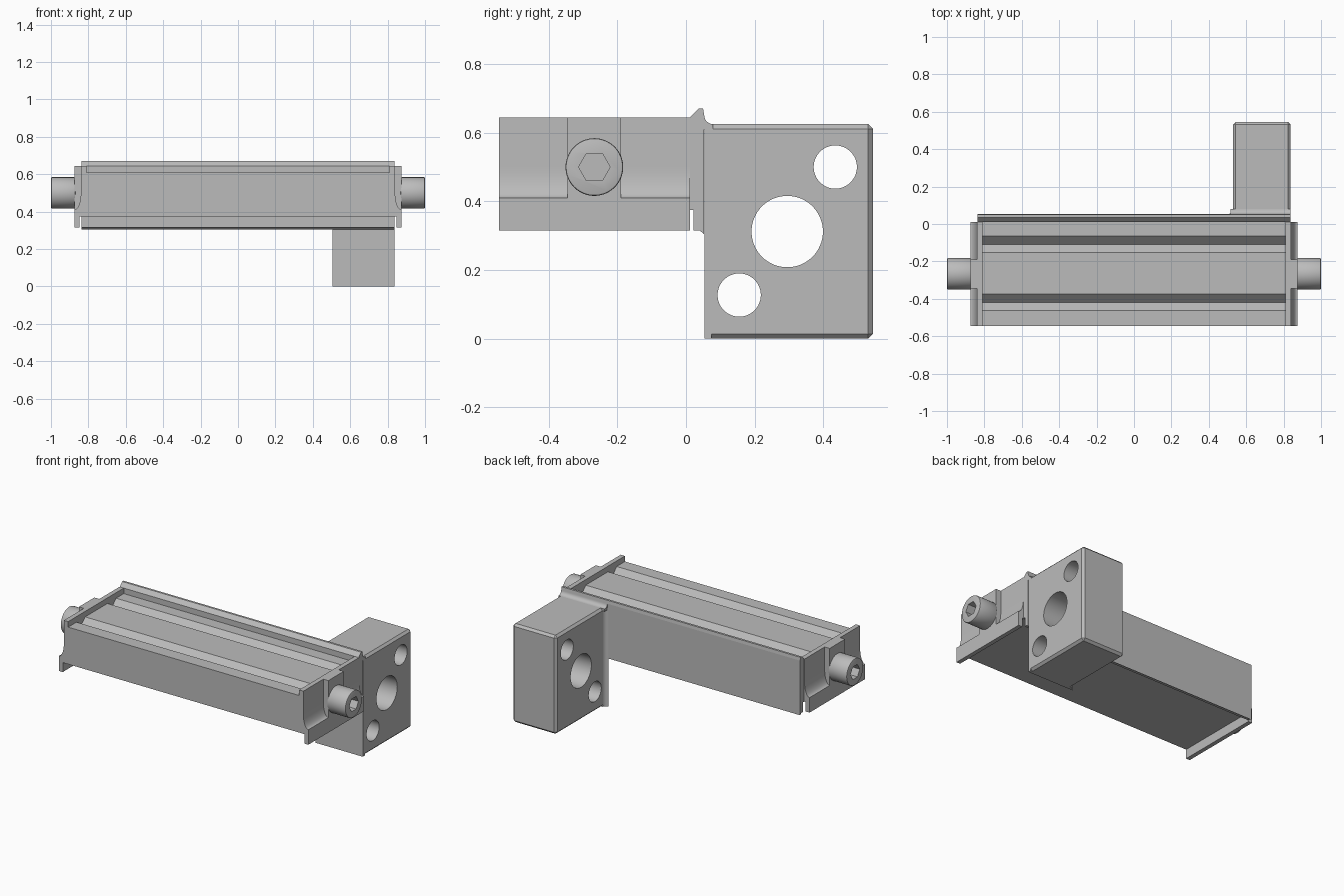
import bpy, bmesh, math
from mathutils import Matrix, Vector

cube = bpy.data.objects.get("Cube")
if cube:
    bpy.data.objects.remove(cube, do_unlink=True)

metal = bpy.data.materials.new("light grey metal")
metal.use_nodes = True
grey = (0.5, 0.5, 0.5, 1)
metal.diffuse_color = grey
metal.node_tree.nodes["Principled BSDF"].inputs["Base Color"].default_value = grey


def finish(name, bm):
    bmesh.ops.recalc_face_normals(bm, faces=bm.faces)
    mesh = bpy.data.meshes.new(name)
    bm.to_mesh(mesh)
    bm.free()
    mesh.materials.append(metal)
    obj = bpy.data.objects.new(name, mesh)
    bpy.context.collection.objects.link(obj)
    return obj


def prism(name, profile, axis, start, end):
    """Extrude a closed 2D profile along the x, y or z axis."""
    place = {"x": lambda a, b, t: (t, a, b),
             "y": lambda a, b, t: (a, t, b),
             "z": lambda a, b, t: (a, b, t)}[axis]
    bm = bmesh.new()
    face = bm.faces.new([bm.verts.new(place(a, b, start)) for a, b in profile])
    new = bmesh.ops.extrude_face_region(bm, geom=[face])["geom"]
    shift = Vector(place(0, 0, end - start))
    bmesh.ops.translate(bm, vec=shift, verts=[v for v in new if isinstance(v, bmesh.types.BMVert)])
    return finish(name, bm)


def rect(a0, a1, b0, b1):
    return [(a0, b0), (a1, b0), (a1, b1), (a0, b1)]


def arc(ca, cb, r, start, end, steps=8):
    angles = [math.radians(start + (end - start) * i / steps) for i in range(steps + 1)]
    return [(ca + r * math.cos(t), cb + r * math.sin(t)) for t in angles]


def cut(obj, cutter):
    cutter.hide_render = True
    mod = obj.modifiers.new("cut", "BOOLEAN")
    mod.operation = "DIFFERENCE"
    mod.solver = "EXACT"
    mod.object = cutter
    bpy.context.view_layer.objects.active = obj
    bpy.ops.object.modifier_apply(modifier=mod.name)
    bpy.data.objects.remove(cutter, do_unlink=True)


def smooth(obj):
    bpy.ops.object.select_all(action="DESELECT")
    obj.select_set(True)
    bpy.context.view_layer.objects.active = obj
    bpy.ops.object.shade_smooth_by_angle(angle=math.radians(30))


FRONT, REAR = -0.545, 0.012      # depth of the bar
BASE, FLOOR, TOP = 0.315, 0.375, 0.645
INNER, RECESS, OUTER = 0.81, 0.84, 0.875
END = 0.838                      # end of rear plate and block

# Bar with two V grooves along its top
top = 0.61
bar_profile = [(FRONT, FLOOR), (REAR, FLOOR), (REAR, top)]
for y in (-0.065, -0.375):
    bar_profile += [(y, top), (y - 0.045, top - 0.045), (y - 0.087, top)]
bar_profile.append((FRONT, top))
prism("grooved_bar", bar_profile, "x", -INNER, INNER)

# Rear plate with a raised lip
prism("rear_plate", [
    (REAR, FLOOR), (0.022, FLOOR), (0.022, BASE), (0.04, BASE), (0.053, 0.304),
    (0.053, 0.65), (0.05, 0.67), (0.036, 0.67), (REAR, TOP)], "x", -END, END)

# End caps, screw columns and socket screws on both sides
screw_y, screw_z, screw_r = -0.267, 0.5, 0.084
for side, s in (("left", 1), ("right", -1)):
    scoop = [(RECESS + 0.035 * (1 - math.cos(t)), 0.5 - 0.09 * math.sin(t))
             for t in [math.pi / 2 * i / 10 for i in range(11)]]
    cap = [(INNER, TOP), (RECESS, TOP)] + scoop
    cap += [(OUTER, BASE), (0.848, BASE), (0.848, FLOOR), (INNER, FLOOR)]
    smooth(prism(side + "_end_cap", [(s * x, z) for x, z in cap], "y", FRONT, REAR))

    prism(side + "_screw_column", rect(-0.345, -0.19, 0.4, TOP), "x", s * 0.83, s * OUTER)

    bm = bmesh.new()
    bmesh.ops.create_cone(bm, cap_ends=True, segments=64, radius1=screw_r,
                          radius2=screw_r, depth=0.13)
    rim = [e for e in bm.edges if abs(e.verts[0].co.z - e.verts[1].co.z) < 1e-4]
    bmesh.ops.bevel(bm, geom=rim, offset=0.006, segments=2, affect="EDGES", profile=0.5)
    bmesh.ops.transform(bm, verts=bm.verts, matrix=Matrix.Translation(
        (s * 0.935, screw_y, screw_z)) @ Matrix.Rotation(math.pi / 2, 4, "Y"))
    screw = finish(side + "_screw", bm)
    hexagon = arc(screw_y, screw_z, 0.046, 0, 300, 5)
    cut(screw, prism("socket_cutter", hexagon, "x", s * 0.93, s * 1.05))
    smooth(screw)

# Mounting block with chamfered edges and three through holes
block_front, block_left, block_top = 0.075, 0.53, 0.625
bm = bmesh.new()
bmesh.ops.create_cube(bm, size=1)
low = Vector((block_left, block_front, 0))
high = Vector((END, 0.545, block_top))
for v in bm.verts:
    v.co = [low[i] + (high[i] - low[i]) * (v.co[i] + 0.5) for i in range(3)]
edges = [e for e in bm.edges if any(v.co.y > 0.5 for v in e.verts)]
bmesh.ops.bevel(bm, geom=edges, offset=0.014, segments=1, affect="EDGES", profile=0.5)
block = finish("mounting_block", bm)
for y, z, r in ((0.295, 0.312, 0.104), (0.435, 0.5, 0.063), (0.155, 0.127, 0.063)):
    cut(block, prism("hole_cutter", arc(y, z, r, 0, 354.375, 63), "x", 0.4, 1))
smooth(block)

# Flange joining the block to the rear plate, filleted at the side and top
fillet = arc(0.505, 0.08, 0.026, -90, -10, 6)
flange = fillet + [(block_left, block_front), (END, block_front), (END, 0.054)]
smooth(prism("block_flange", flange, "z", 0, block_top))
top_fillet = arc(0.079, 0.651, 0.026, 180, 270, 6) + [(0.079, 0.61), (0.053, 0.61)]
smooth(prism("top_fillet", top_fillet, "x", 0.515, END))
